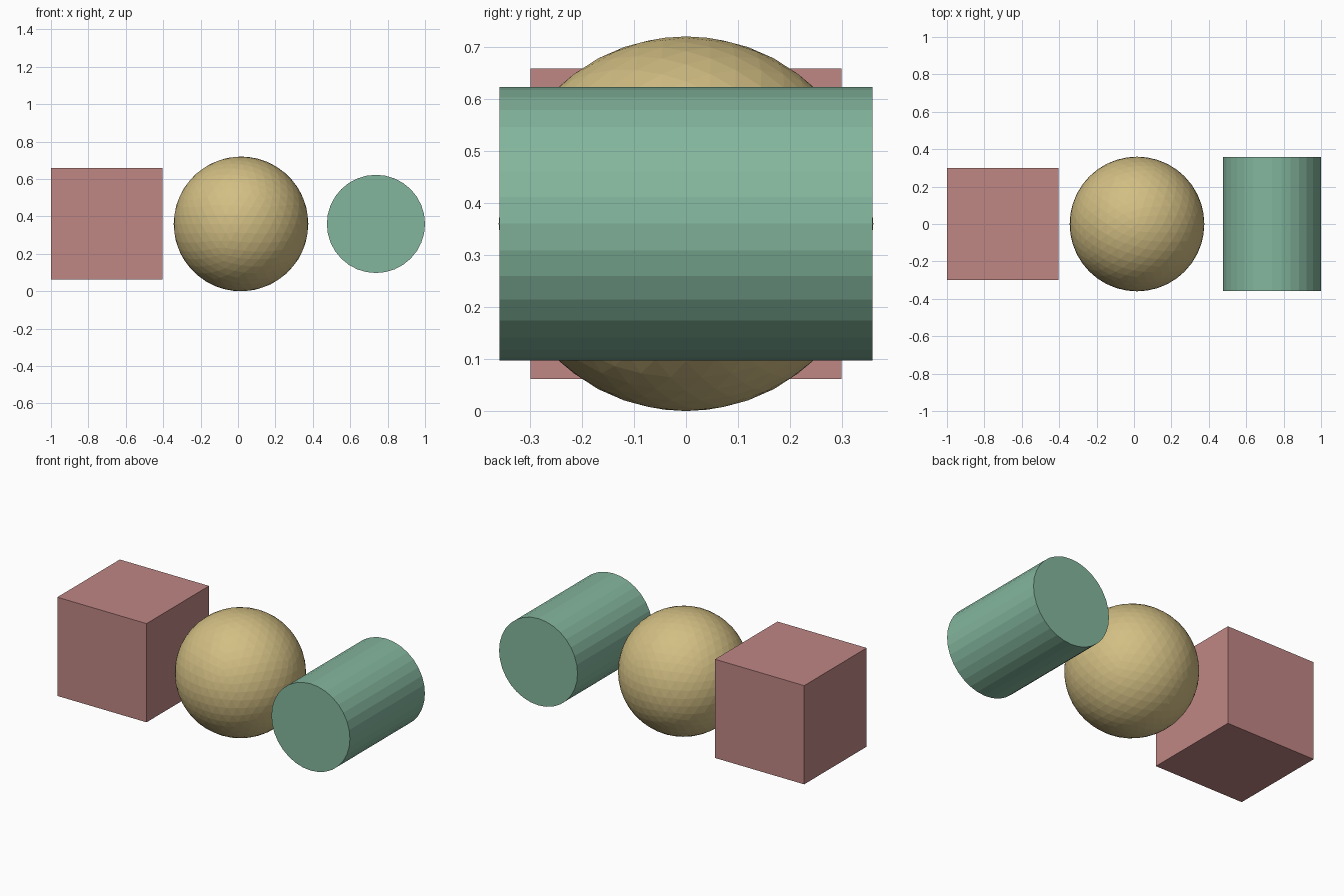
import bpy
from math import pi

if "Cube" in bpy.data.objects:
    bpy.data.objects.remove(bpy.data.objects["Cube"])


def finish(name, color):
    """Name the active primitive and give it a plain colour."""
    obj = bpy.context.object
    obj.name = name
    mat = bpy.data.materials.new(name + "_colour")
    mat.diffuse_color = (*color, 1)
    mat.use_nodes = True
    mat.node_tree.nodes["Principled BSDF"].inputs["Base Color"].default_value = mat.diffuse_color
    obj.data.materials.append(mat)


MID_Z = 0.36  # all three solids share one centre height

# Cube on the left
bpy.ops.mesh.primitive_cube_add(size=0.597, location=(-0.7015, 0, MID_Z))
finish("cube", (0.52, 0.24, 0.23))

# Faceted ball in the middle
bpy.ops.mesh.primitive_ico_sphere_add(subdivisions=4, radius=0.36, location=(0.016, 0, MID_Z))
finish("ball", (0.65, 0.52, 0.23))

# Cylinder lying along y on the right
bpy.ops.mesh.primitive_cylinder_add(vertices=32, radius=0.2625, depth=0.717,
                                    location=(0.7375, 0, MID_Z), rotation=(pi / 2, 0, 0))
finish("cylinder", (0.23, 0.47, 0.34))
